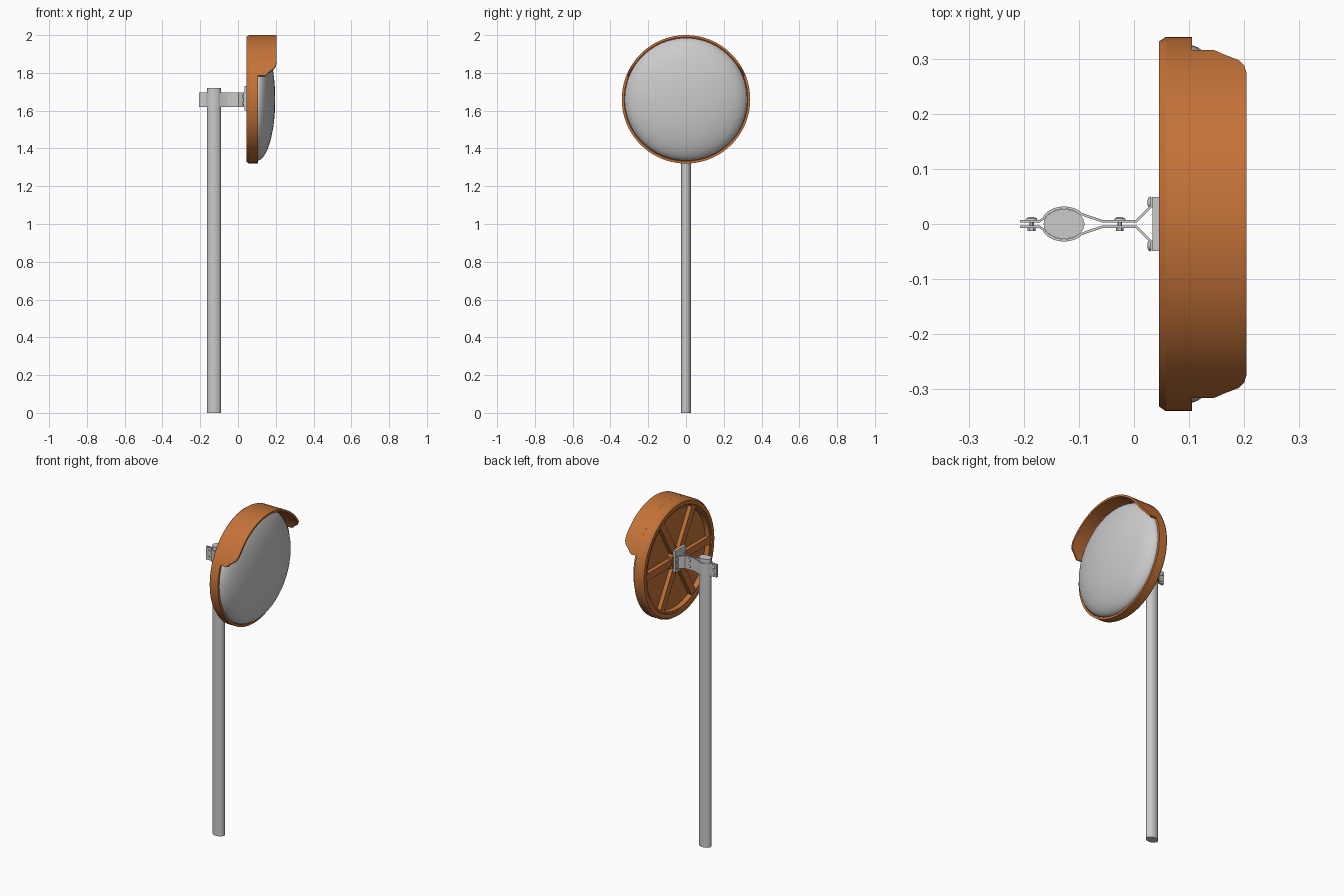
import bpy, bmesh
from math import sin, cos, pi, radians, sqrt
from mathutils import Matrix, Vector

if "Cube" in bpy.data.objects:
    bpy.data.objects.remove(bpy.data.objects["Cube"])

CZ = 1.66           # height of the disc centre
R = 0.34            # disc radius
orange = bpy.data.materials.new("orange")
orange.diffuse_color = (0.55, 0.17, 0.04, 1)
orange.use_nodes = True
orange.node_tree.nodes["Principled BSDF"].inputs["Base Color"].default_value = orange.diffuse_color


def finish(name, bm, mat=None, smooth=True):
    bmesh.ops.recalc_face_normals(bm, faces=bm.faces)
    me = bpy.data.meshes.new(name)
    bm.to_mesh(me)
    bm.free()
    ob = bpy.data.objects.new(name, me)
    bpy.context.collection.objects.link(ob)
    if mat:
        me.materials.append(mat)
    if smooth:
        bpy.ops.object.select_all(action='DESELECT')
        ob.select_set(True)
        bpy.context.view_layer.objects.active = ob
        bpy.ops.object.shade_smooth_by_angle(angle=radians(30))
    return ob


def lathe(bm, profile, centre, axis, segs):
    """Revolve (along, radius) points about an axis through centre."""
    rot = Vector((0, 0, 1)).rotation_difference(Vector(axis)).to_matrix()
    rings = []
    for a, r in profile:
        n = segs if r > 0 else 1
        rings.append([bm.verts.new(Vector(centre) + rot @ Vector(
            (r * cos(2 * pi * i / segs), r * sin(2 * pi * i / segs), a))) for i in range(n)])
    for p, q in zip(rings, rings[1:]):
        for i in range(segs):
            j = (i + 1) % segs
            vs = [p[i % len(p)], p[j % len(p)], q[j % len(q)], q[i % len(q)]]
            bm.faces.new(list(dict.fromkeys(vs)))


def box(bm, lo, hi, matrix=Matrix()):
    lo, hi = Vector(lo), Vector(hi)
    m = matrix @ Matrix.Translation((lo + hi) / 2) @ Matrix.Diagonal((*(hi - lo), 1))
    bmesh.ops.create_cube(bm, size=1, matrix=m)


# Oval pole
bm = bmesh.new()
bmesh.ops.create_cone(bm, cap_ends=True, segments=40, radius1=1, radius2=1, depth=1.72,
                      matrix=Matrix.Translation((-0.127, 0, 0.86)) @ Matrix.Diagonal((0.037, 0.027, 1, 1)))
finish("pole", bm)

# Backing shell with rim and recessed back
bm = bmesh.new()
lathe(bm, [(0.076, 0), (0.076, 0.29), (0.05, 0.295), (0.05, 0.305), (0.045, 0.308), (0.045, 0.331),
           (0.058, R), (0.105, R), (0.105, 0.327), (0.084, 0.327), (0.084, 0)],
      (0, 0, CZ), (1, 0, 0), 80)
finish("rim_shell", bm, orange)

# Six stiffening ribs and hub on the back
bm = bmesh.new()
for k in range(6):
    m = Matrix.Translation((0, 0, CZ)) @ Matrix.Rotation(k * pi / 3, 4, 'X')
    box(bm, (0.052, 0.04, -0.021), (0.08, 0.297, 0.021), m)
finish("back_ribs", bm, orange, False)
bm = bmesh.new()
lathe(bm, [(0.047, 0), (0.047, 0.07), (0.08, 0.075), (0.08, 0)], (0, 0, CZ), (1, 0, 0), 6)
finish("back_hub", bm, orange, False)

# Convex mirror
bm = bmesh.new()
dome = [(0.1 + 0.097 * cos(t * pi / 40), 0.325 * sin(t * pi / 40)) for t in range(21)]
lathe(bm, dome + [(0.082, 0.325), (0.082, 0)], (0, 0, CZ), (1, 0, 0), 80)
finish("mirror", bm)

# Visor: arc over the top with cut-back lower corners
corner = [(68.4, 0.145), (65, 0.163), (61, 0.191), (58, 0.2), (54, 0.204)]
cols = [(-a, x) for a, x in corner] + [(a, 0.204) for a in range(-51, 52, 3)] + corner[::-1]
bm = bmesh.new()
rows = []
for a, xf in cols:
    s, c = sin(radians(a)), cos(radians(a))
    rows.append([bm.verts.new((x, r * s, CZ + r * c)) for x, r in
                 ((0.105, R), (xf, R), (xf, 0.328), (0.105, 0.328))])
for p, q in zip(rows, rows[1:]):
    for i in range(4):
        j = (i + 1) % 4
        bm.faces.new((p[i], p[j], q[j], q[i]))
bm.faces.new(rows[0])
bm.faces.new(rows[-1])
finish("visor", bm, orange)

# Clamp strap: one bent strip, mirrored to wrap the pole
path = [(-0.207, 0.005), (-0.172, 0.005)]
path += [(-0.127 + 0.0395 * cos(radians(a)), 0.0295 * sin(radians(a))) for a in range(160, 30, -10)]
path += [(-0.083, 0.0135), (-0.057, 0.005), (0.004, 0.005), (0.032, 0.033), (0.032, 0.048)]
bm = bmesh.new()
strip = [[bm.verts.new((x, y, z)) for z in (1.62, 1.696)] for x, y in path]
for p, q in zip(strip, strip[1:]):
    bm.faces.new((p[0], q[0], q[1], p[1]))
strap = finish("clamp_strap", bm, smooth=False)
mod = strap.modifiers.new("thickness", 'SOLIDIFY')
mod.thickness, mod.offset, mod.use_even_offset = 0.0045, 0, True
strap.modifiers.new("mirror", 'MIRROR').use_axis = (False, True, False)

# Mounting plate behind the disc
bm = bmesh.new()
box(bm, (0.034, -0.049, 1.6), (0.05, 0.049, 1.73))
finish("mounting_plate", bm, smooth=False)

# Clamp bolts with round heads and hex nuts, and the plate screws
head = [(0, 0), (0, 0.011), (0.003, 0.0095), (0.005, 0.006), (0.006, 0)]
bm = bmesh.new()
for z in (1.64, 1.676):
    for x in (-0.186, -0.026):
        lathe(bm, head, (x, 0.007, z), (0, 1, 0), 16)
        lathe(bm, [(-0.009, 0), (-0.009, 0.004), (0.009, 0.004), (0.009, 0)], (x, 0, z), (0, 1, 0), 12)
        lathe(bm, [(0, 0), (0, 0.007), (0.006, 0.007), (0.006, 0)], (x, -0.007, z), (0, -1, 0), 6)
    for y in (-0.039, 0.039):
        lathe(bm, head, (0.03, y, z), (-1, 0, 0), 16)
finish("bolts", bm)
